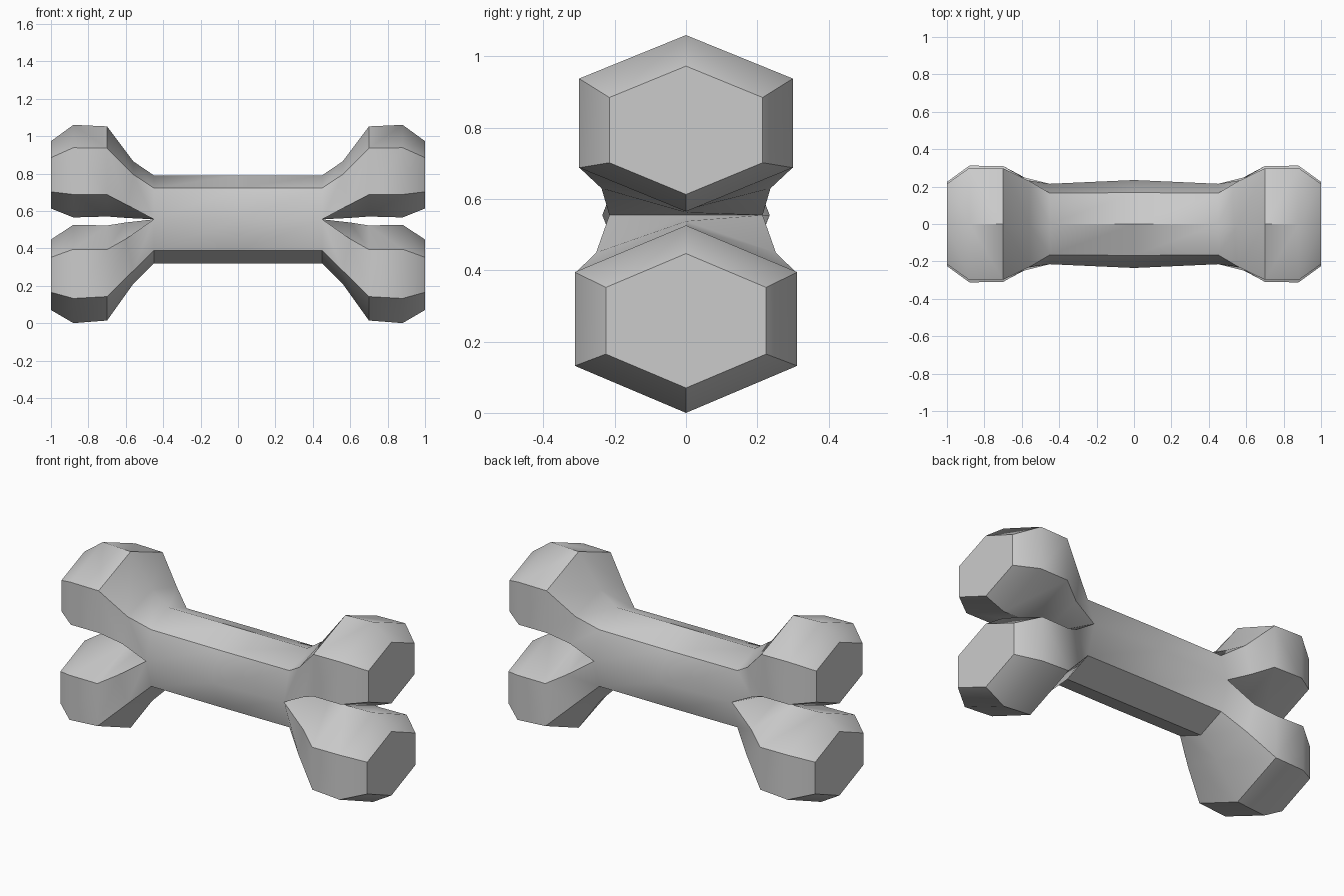
import bpy, bmesh, math

if "Cube" in bpy.data.objects:
    bpy.data.objects.remove(bpy.data.objects["Cube"])

bm = bmesh.new()


def loft(rings):
    """Skin a list of closed rings of points with quads."""
    vs = [[bm.verts.new(p) for p in r] for r in rings]
    n = len(vs[0])
    for a, b in zip(vs, vs[1:]):
        for i in range(n):
            j = (i + 1) % n
            bm.faces.new((a[i], a[j], b[j], b[i]))
    return vs


def knob_ring(s, xo, xi, top, outer, inner, low):
    """Hexagon: outer apex, outer sides, inner sides, inner apex."""
    (yo, zo), (yi, zi) = outer, inner
    return [(s * xo, 0, top), (s * xo, yo, zo), (s * xi, yi, zi),
            (s * xi, 0, low), (s * xi, -yi, zi), (s * xo, -yo, zo)]


MID = 0.555
upper = [
    (0.45, 0.45, 0.79, (0.165, 0.722), (0.215, MID), MID),
    (0.56, 0.59, 0.865, (0.23, 0.795), (0.237, 0.63), 0.562),
    (0.70, 0.70, 1.052, (0.298, 0.935), (0.298, 0.687), 0.57),
    (0.88, 0.88, 1.06, (0.30, 0.938), (0.30, 0.688), 0.565),
    (1.00, 1.00, 0.973, (0.215, 0.885), (0.215, 0.702), 0.613),
]
lower = [
    (0.45, 0.45, 0.32, (0.165, 0.388), (0.215, MID), MID),
    (0.56, 0.60, 0.21, (0.235, 0.28), (0.252, 0.45), 0.538),
    (0.70, 0.70, 0.014, (0.308, 0.142), (0.31, 0.393), 0.522),
    (0.88, 0.88, 0.0, (0.312, 0.132), (0.312, 0.395), 0.526),
    (1.00, 1.00, 0.07, (0.225, 0.165), (0.225, 0.352), 0.447),
]

# shaft: eight-sided tube, slightly fuller in the middle
loft([[(x, 0, 0.79), (x, y, 0.722), (x, w, MID), (x, y, 0.388), (x, 0, 0.32),
       (x, -y, 0.388), (x, -w, MID), (x, -y, 0.722)]
      for x, y, w in ((-0.45, 0.165, 0.215), (0, 0.168, 0.235), (0.45, 0.165, 0.215))])

# four knobs branching from the shaft ends
for s in (-1, 1):
    for profile in (upper, lower):
        rings = loft([knob_ring(s, *row) for row in profile])
        bm.faces.new(rings[-1])

bmesh.ops.remove_doubles(bm, verts=bm.verts, dist=0.0005)
bmesh.ops.recalc_face_normals(bm, faces=bm.faces)
mesh = bpy.data.meshes.new("bone")
bm.to_mesh(mesh)
bm.free()
bone = bpy.data.objects.new("bone", mesh)
bpy.context.collection.objects.link(bone)

bpy.context.view_layer.objects.active = bone
bone.select_set(True)
bpy.ops.object.shade_smooth_by_angle(angle=math.radians(40))
